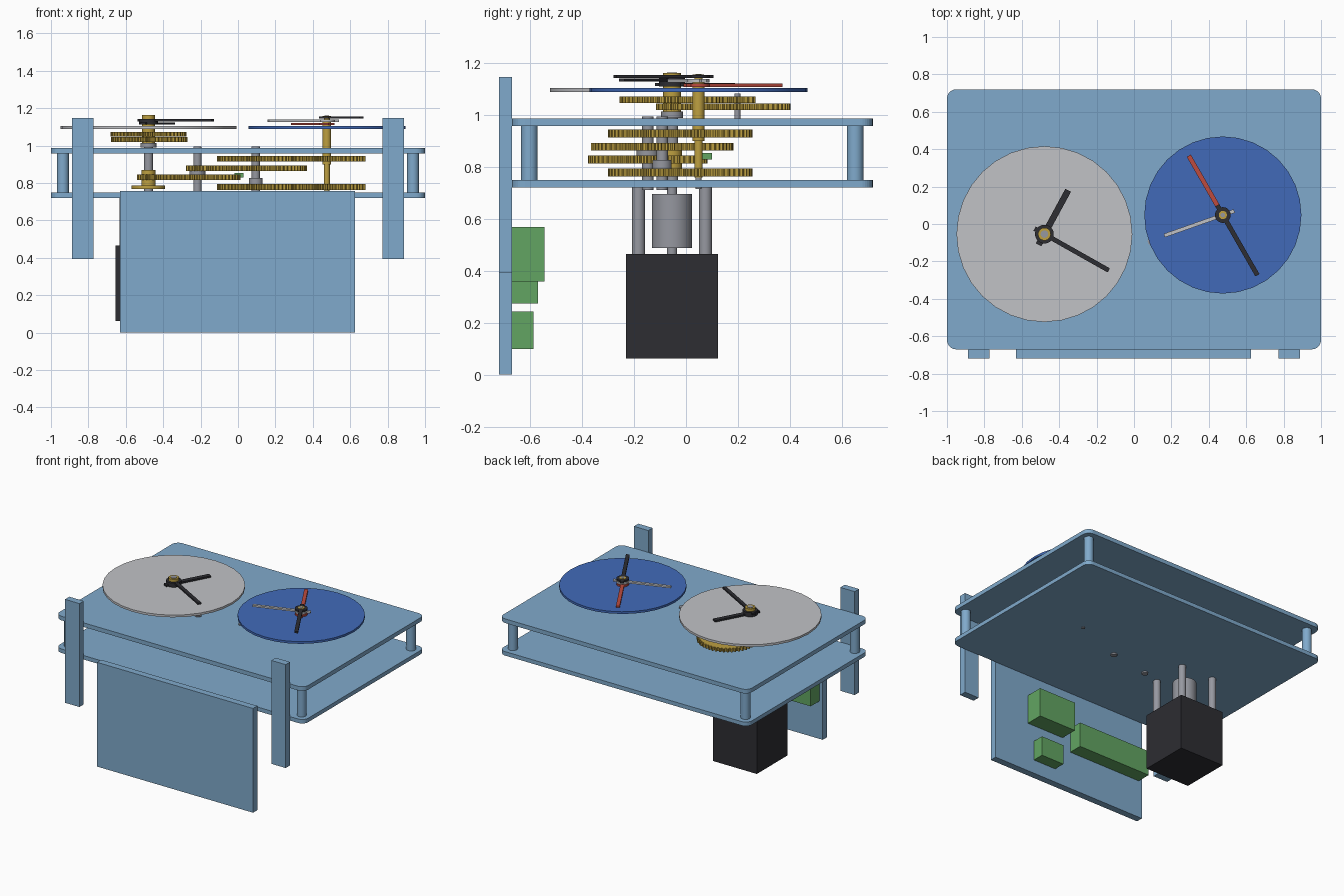
import bpy, bmesh
from math import sin, cos, pi, tau, atan2, hypot

if "Cube" in bpy.data.objects:
    bpy.data.objects.remove(bpy.data.objects["Cube"])


def material(name, rgb):
    m = bpy.data.materials.new(name)
    lin = [((c / 255 + 0.055) / 1.055) ** 2.4 for c in rgb]
    m.diffuse_color = (*lin, 1)
    m.use_nodes = True
    m.node_tree.nodes["Principled BSDF"].inputs["Base Color"].default_value = m.diffuse_color
    return m


BLUE = material("acrylic_blue", (128, 170, 204))
BRASS = material("brass", (190, 160, 65))
STEEL = material("steel", (150, 152, 160))
BLACK = material("black", (45, 45, 50))
GREEN = material("board_green", (98, 165, 98))
SILVER = material("dial_silver", (193, 194, 198))
NAVY = material("dial_blue", (65, 106, 185))
RED = material("hand_red", (190, 75, 62))


def prism(name, pts, z0, z1, mat, smooth=False):
    """Extrude a counter-clockwise xy outline from z0 to z1."""
    bm = bmesh.new()
    low = [bm.verts.new((x, y, z0)) for x, y in pts]
    high = [bm.verts.new((x, y, z1)) for x, y in pts]
    bm.faces.new(low[::-1])
    bm.faces.new(high)
    n = len(pts)
    for i in range(n):
        j = (i + 1) % n
        bm.faces.new((low[i], low[j], high[j], high[i])).smooth = smooth
    me = bpy.data.meshes.new(name)
    bm.to_mesh(me)
    bm.free()
    me.materials.append(mat)
    ob = bpy.data.objects.new(name, me)
    bpy.context.collection.objects.link(ob)
    return ob


def box(name, x0, x1, y0, y1, z0, z1, mat):
    return prism(name, [(x0, y0), (x1, y0), (x1, y1), (x0, y1)], z0, z1, mat)


def cyl(name, c, r, z0, z1, mat, n=32):
    pts = [(c[0] + r * cos(tau * i / n), c[1] + r * sin(tau * i / n)) for i in range(n)]
    return prism(name, pts, z0, z1, mat, True)


def gear(name, c, r, z0, z1, mat=BRASS):
    teeth = max(10, round(2 * r / 0.0085))
    pts = []
    for i in range(teeth):
        for f, rad in ((0, r - 0.016), (0.3, r - 0.016), (0.5, r), (0.8, r)):
            a = tau * (i + f) / teeth
            pts.append((c[0] + rad * cos(a), c[1] + rad * sin(a)))
    return prism(name, pts, z0, z1, mat)


def hand(name, c, tip, tail, w, z0, z1, mat):
    """Straight pointer through c, with a short tail and a round hub."""
    dx, dy = tip[0] - c[0], tip[1] - c[1]
    d = hypot(dx, dy)
    ux, uy = dx / d, dy / d
    local = [(-tail, -w / 2), (d, -w / 2), (d, w / 2), (-tail, w / 2)]
    prism(name, [(c[0] + ux * a - uy * b, c[1] + uy * a + ux * b) for a, b in local], z0, z1, mat)
    cyl(name + "_hub", c, 0.042, z0, z1, mat)


# rounded plates
def rounded(x0, x1, y0, y1, r):
    pts = []
    for k, (cx, cy) in enumerate([(x1 - r, y1 - r), (x0 + r, y1 - r), (x0 + r, y0 + r), (x1 - r, y0 + r)]):
        for i in range(9):
            a = (k + i / 8) * pi / 2
            pts.append((cx + r * cos(a), cy + r * sin(a)))
    return pts


outline = rounded(-1, 1, -0.67, 0.72, 0.05)
prism("lower_plate", outline, 0.721, 0.75, BLUE)
prism("upper_plate", outline, 0.958, 0.988, BLUE)

# pillars between the plates and front posts
for side, s in (("left", -1), ("right", 1)):
    for end, y in (("front", -0.604), ("back", 0.652)):
        cyl(f"pillar_{side}_{end}", (s * 0.936, y), 0.032, 0.75, 0.958, BLUE)
    box(f"front_post_{side}", s * 0.83 - 0.058, s * 0.83 + 0.058, -0.72, -0.67, 0.395, 1.147, BLUE)

# hanging front panel with circuit modules behind it
box("front_panel", -0.63, 0.625, -0.72, -0.671, 0, 0.758, BLUE)
box("module_tall", 0.05, 0.348, -0.671, -0.545, 0.36, 0.57, GREEN)
box("module_long", -0.604, -0.016, -0.671, -0.57, 0.275, 0.455, GREEN)
box("module_small", 0.113, 0.296, -0.671, -0.588, 0.1, 0.243, GREEN)
box("sensor", -0.02, 0.03, 0.055, 0.1, 0.83, 0.855, GREEN)

# axes
MAIN = (-0.479, -0.054)
IDLE = (-0.217, -0.147)
MID = (0.095, -0.092)
SUB = (0.475, 0.048)
MOTION = (-0.474, 0.198)

# motor
box("motor", MAIN[0] - 0.177, MAIN[0] + 0.177, MAIN[1] - 0.177, MAIN[1] + 0.177, 0.062, 0.466, BLACK)
cyl("coupling", MAIN, 0.078, 0.488, 0.697, STEEL)
cyl("motor_shaft", MAIN, 0.02, 0.466, 0.76, STEEL)
for i in (-1, 1):
    for j in (-1, 1):
        cyl("motor_standoff", (MAIN[0] + i * 0.129, MAIN[1] + j * 0.129), 0.025, 0.466, 0.721, STEEL)

# main shaft and lower gear train
cyl("main_shaft", MAIN, 0.024, 0.75, 1.155, STEEL)
cyl("main_flange", MAIN, 0.09, 0.768, 0.786, BRASS)
gear("main_pinion", MAIN, 0.062, 0.815, 0.845)
cyl("main_pinion_hub", MAIN, 0.038, 0.786, 0.87, BRASS)
cyl("main_collar", MAIN, 0.043, 0.99, 1.015, STEEL)

cyl("idler_shaft", IDLE, 0.022, 0.712, 0.996, STEEL)
gear("idler_wheel", IDLE, 0.23, 0.815, 0.845)
cyl("idler_hub", IDLE, 0.043, 0.845, 0.864, STEEL)
gear("idler_pinion", IDLE, 0.061, 0.864, 0.894)

cyl("middle_shaft", MID, 0.022, 0.712, 0.996, STEEL)
cyl("middle_hub", MID, 0.037, 0.795, 0.828, STEEL)
gear("middle_wheel", MID, 0.275, 0.864, 0.894)
for c, label in ((MID, "middle"), (SUB, "sub")):
    gear(label + "_lower_gear", c, 0.208, 0.764, 0.795)
    gear(label + "_upper_gear", c, 0.208, 0.915, 0.945)

# nested tubes of the right dial
cyl("sub_shaft", SUB, 0.012, 0.715, 1.16, STEEL)
cyl("sub_inner_tube", SUB, 0.016, 0.76, 1.148, BRASS)
cyl("sub_outer_tube", SUB, 0.023, 0.9, 1.135, BRASS)

# motion work under the left dial
gear("hour_wheel", MAIN, 0.203, 1.048, 1.073)
gear("hour_pinion", MAIN, 0.062, 1.02, 1.045)
gear("motion_wheel", MOTION, 0.204, 1.02, 1.045)
gear("motion_pinion", MOTION, 0.07, 1.048, 1.073)
cyl("motion_shaft", MOTION, 0.012, 0.985, 1.085, STEEL)
cyl("hour_tube", MAIN, 0.034, 1.015, 1.163, BRASS)
cyl("main_shaft_tip", MAIN, 0.02, 1.155, 1.165, STEEL)

# dials
cyl("left_dial", MAIN, 0.47, 1.09, 1.106, SILVER)
cyl("right_dial", SUB, 0.42, 1.09, 1.106, NAVY)

# hands
hand("hour_hand", MAIN, (-0.352, 0.18), 0.065, 0.034, 1.113, 1.125, BLACK)
hand("minute_hand", MAIN, (-0.135, -0.248), 0.06, 0.025, 1.13, 1.142, BLACK)
cyl("main_hand_boss", MAIN, 0.05, 1.112, 1.143, BLACK)
hand("red_hand", SUB, (0.293, 0.365), 0.06, 0.025, 1.11, 1.122, RED)
hand("grey_hand", SUB, (0.162, -0.062), 0.065, 0.02, 1.127, 1.139, SILVER)
hand("black_hand", SUB, (0.66, -0.274), 0.06, 0.025, 1.144, 1.156, BLACK)
cyl("sub_hand_cap", SUB, 0.022, 1.156, 1.158, BRASS)
